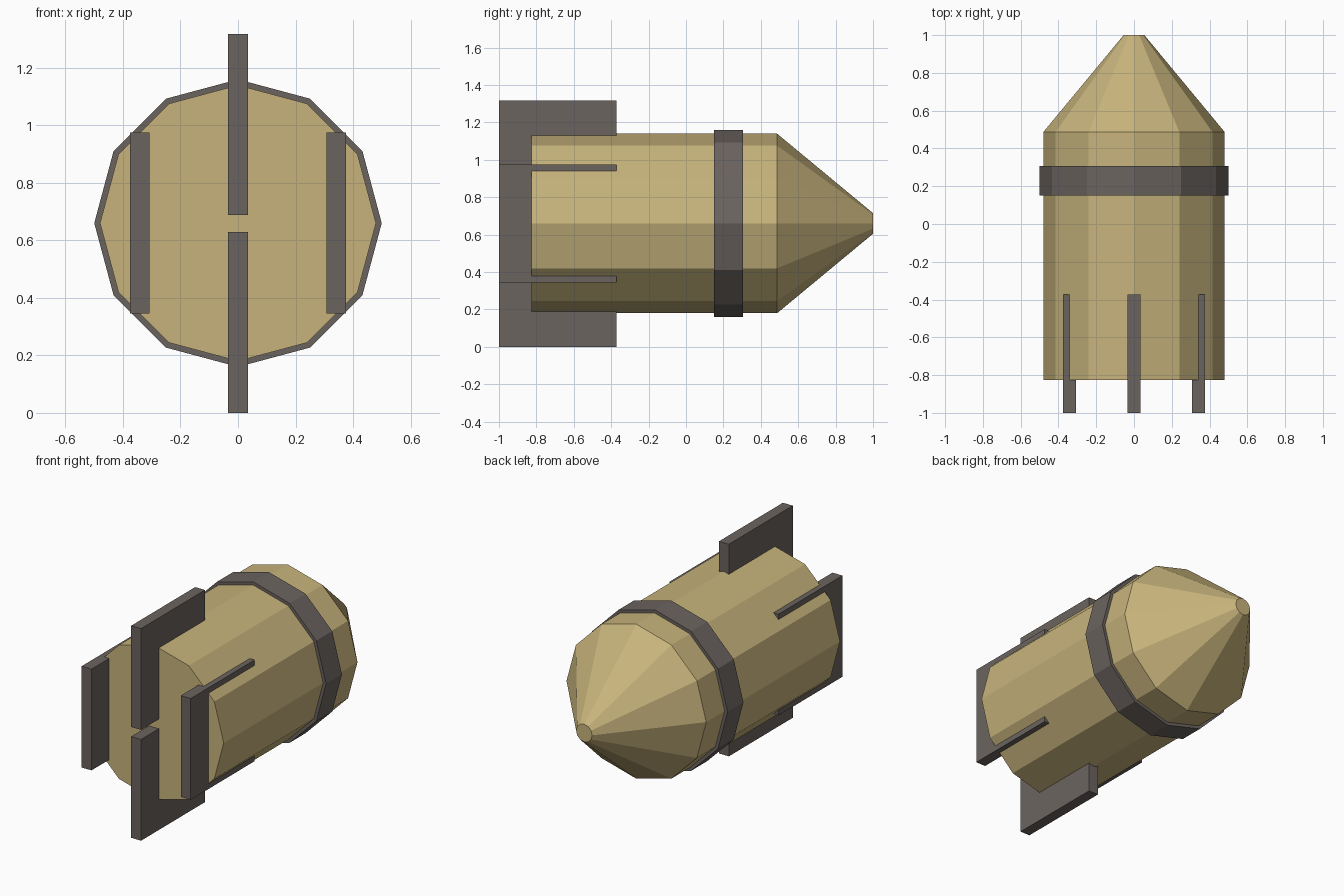
import bpy, bmesh
from math import cos, sin, pi

if "Cube" in bpy.data.objects:
    bpy.data.objects.remove(bpy.data.objects["Cube"])

CZ = 0.66      # height of the body axis
SIDES = 12


def material(name, color):
    m = bpy.data.materials.new(name)
    m.diffuse_color = (*color, 1)
    m.use_nodes = True
    m.node_tree.nodes["Principled BSDF"].inputs["Base Color"].default_value = m.diffuse_color
    return m


tan = material("tan_paint", (0.57, 0.45, 0.20))
grey = material("dark_metal", (0.147, 0.127, 0.115))


def finish(name, bm, mat):
    bmesh.ops.recalc_face_normals(bm, faces=bm.faces)
    me = bpy.data.meshes.new(name)
    bm.to_mesh(me)
    bm.free()
    me.materials.append(mat)
    ob = bpy.data.objects.new(name, me)
    bpy.context.collection.objects.link(ob)
    return ob


def lathe(name, profile, mat, closed=False):
    """Spin (radius, y) points round the body axis; cap the ends or close the loop."""
    bm = bmesh.new()
    rings = [[bm.verts.new((r * cos(2 * pi * i / SIDES), y, CZ + r * sin(2 * pi * i / SIDES)))
              for i in range(SIDES)] for r, y in profile]
    pairs = list(zip(rings, rings[1:]))
    if closed:
        pairs.append((rings[-1], rings[0]))
    else:
        bm.faces.new(rings[0])
        bm.faces.new(rings[-1])
    for a, b in pairs:
        for i in range(SIDES):
            j = (i + 1) % SIDES
            bm.faces.new((a[i], a[j], b[j], b[i]))
    return finish(name, bm, mat)


def fin(name, x, z):
    bm = bmesh.new()
    bmesh.ops.create_cube(bm, size=1)
    bmesh.ops.scale(bm, vec=(0.068, 0.628, 0.629), verts=bm.verts)
    bmesh.ops.translate(bm, vec=(x, -0.686, z), verts=bm.verts)
    return finish(name, bm, grey)


# Hull with tapered nose
lathe("hull", [(0.48, -0.826), (0.48, 0.487), (0.055, 1.0)], tan)

# Raised band around the hull
lathe("band", [(0.47, 0.15), (0.5, 0.15), (0.5, 0.306), (0.47, 0.306)], grey, closed=True)

# Four upright tail fins
fin("top_fin", 0, CZ + 0.343)
fin("bottom_fin", 0, CZ - 0.3455)
for side, s in (("left", -1), ("right", 1)):
    fin(side + "_fin", s * 0.341, CZ)
